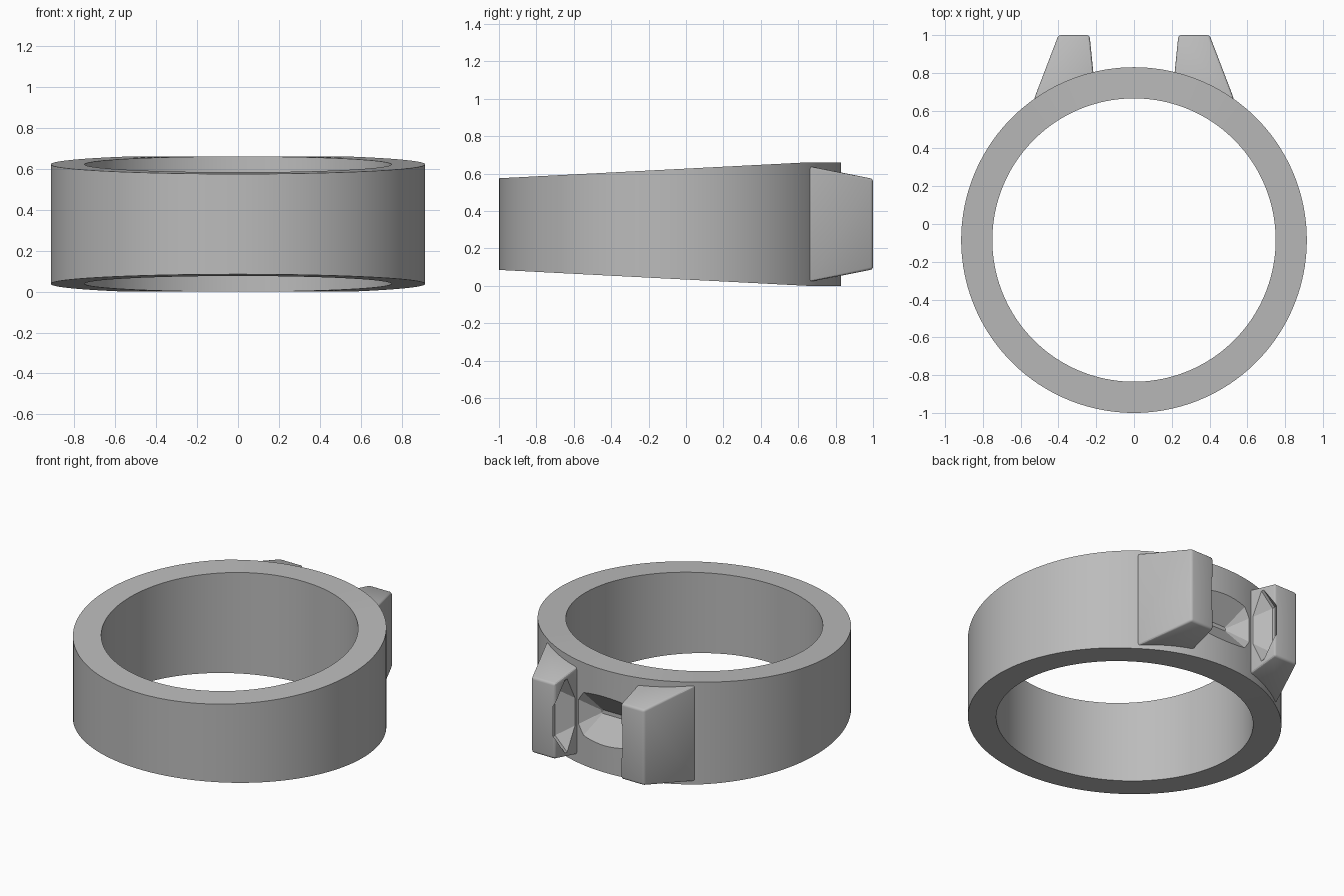
import bpy, bmesh, math

if "Cube" in bpy.data.objects:
    bpy.data.objects.remove(bpy.data.objects["Cube"], do_unlink=True)

MID_Z = 0.33      # height of the mirror plane
RING_Y = -0.085   # centre of the band
SIDES = 160

metal = bpy.data.materials.new("grey_metal")
metal.use_nodes = True
metal.diffuse_color = (0.5, 0.5, 0.5, 1)
metal.node_tree.nodes["Principled BSDF"].inputs["Base Color"].default_value = (0.5, 0.5, 0.5, 1)


def bridge_loops(name, loops, closed=False):
    """Skin a list of equal point loops; cap the ends or close into a torus."""
    bm = bmesh.new()
    rows = [[bm.verts.new(p) for p in loop] for loop in loops]
    pairs = list(zip(rows, rows[1:]))
    if closed:
        pairs.append((rows[-1], rows[0]))
    else:
        bm.faces.new(rows[0])
        bm.faces.new(rows[-1])
    for a, b in pairs:
        for i in range(len(a)):
            j = (i + 1) % len(a)
            bm.faces.new((a[i], a[j], b[j], b[i]))
    bmesh.ops.recalc_face_normals(bm, faces=bm.faces)
    mesh = bpy.data.meshes.new(name)
    bm.to_mesh(mesh)
    bm.free()
    obj = bpy.data.objects.new(name, mesh)
    bpy.context.collection.objects.link(obj)
    mesh.materials.append(metal)
    return obj


def apply_modifiers(obj):
    bpy.ops.object.select_all(action='DESELECT')
    obj.select_set(True)
    bpy.context.view_layer.objects.active = obj
    for mod in list(obj.modifiers):
        bpy.ops.object.modifier_apply(modifier=mod.name)
    bpy.ops.object.shade_smooth_by_angle(angle=math.radians(25))


def cut(obj, cutter):
    mod = obj.modifiers.new("stone_seat", 'BOOLEAN')
    mod.operation = 'DIFFERENCE'
    mod.solver = 'EXACT'
    mod.object = cutter


# Band: height grows towards the back, then levels off
def band_loop(radius, side):
    pts = []
    for i in range(SIDES):
        a = 2 * math.pi * i / SIDES
        y = RING_Y + radius * math.sin(a)
        half = 0.245 + 0.085 * min(1, (y + 1) / 1.65)
        pts.append((radius * math.cos(a), y, MID_Z + side * half))
    return pts


band = bridge_loops("band", [band_loop(0.915, -1), band_loop(0.915, 1),
                             band_loop(0.75, 1), band_loop(0.75, -1)], closed=True)


# Stone-shaped cutter: stepped octagons narrowing to a keel inside the band
def octagon(y, hx, hz, c):
    corner = [(hx, hz - c), (hx - c, hz)]
    quad = corner + [(-x, z) for x, z in reversed(corner)]
    quad += [(-x, -z) for x, z in quad]
    return [(x, y, MID_Z + z) for x, z in quad]


seat_cutter = bridge_loops("seat_cutter", [
    octagon(0.725, 0.09, 0.012, 0.005),
    octagon(0.89, 0.31, 0.24, 0.09),
    octagon(0.91, 0.31, 0.24, 0.09),
    octagon(1.03, 0.225, 0.13, 0.05)])

# Lugs: tapered blocks either side of the seat
outline = [(0.53, 0.66), (0.40, 1.0), (0.235, 1.0), (0.215, 0.8), (0.21, 0.72), (0.47, 0.62)]


def lug_loop(mirror, side):
    return [(mirror * x, y, MID_Z + side * (0.31 - 0.2 * max(0, y - 0.66))) for x, y in outline]


for name, mirror in (("left_lug", 1), ("right_lug", -1)):
    lug = bridge_loops(name, [lug_loop(mirror, -1), lug_loop(mirror, 1)])
    bevel = lug.modifiers.new("soft_edges", 'BEVEL')
    bevel.width = 0.014
    bevel.segments = 3
    bevel.limit_method = 'ANGLE'
    cut(lug, seat_cutter)
    apply_modifiers(lug)

cut(band, seat_cutter)
apply_modifiers(band)
seat_cutter.hide_render = True
seat_cutter.hide_viewport = True
